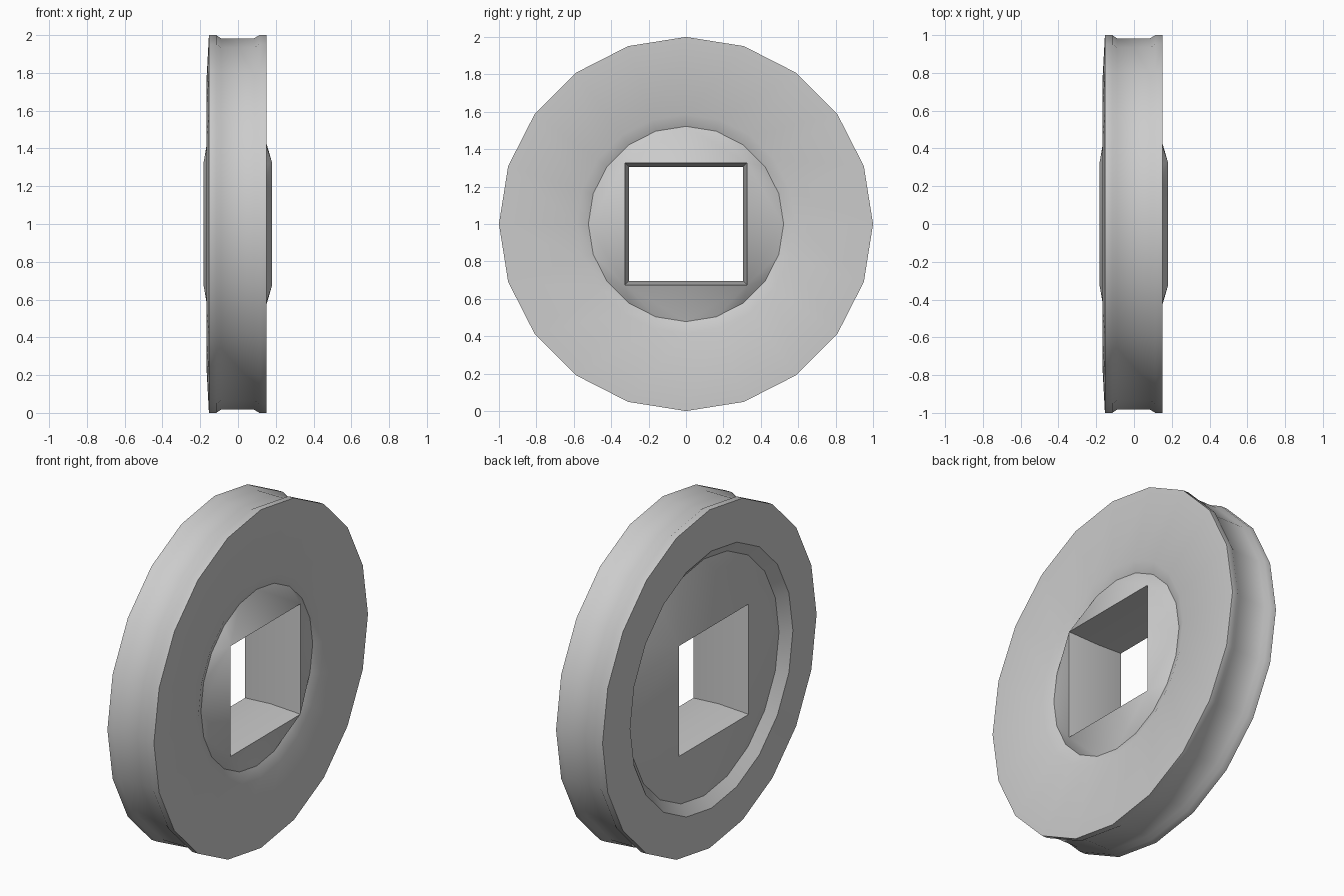
import bpy, bmesh
from math import cos, sin, pi, radians

if "Cube" in bpy.data.objects:
    bpy.data.objects.remove(bpy.data.objects["Cube"])

SIDES = 20
bm = bmesh.new()

def circle(x, r):
    return [bm.verts.new((x, r * cos(2 * pi * i / SIDES), 1 + r * sin(2 * pi * i / SIDES)))
            for i in range(SIDES)]

def square(x, h):
    return [bm.verts.new((x, sy * h, 1 + sz * h))
            for sy, sz in ((1, 1), (-1, 1), (-1, -1), (1, -1))]

def bridge(a, b):
    n = len(a)
    for i in range(n):
        j = (i + 1) % n
        bm.faces.new((a[i], a[j], b[j], b[i]))

def fan_to_square(ring, sq):
    # Each square corner fans out to its quarter of the round ring
    q = SIDES // 4
    for c in range(4):
        for i in range(q):
            bm.faces.new((sq[c], ring[c * q + i], ring[(c * q + i + 1) % SIDES]))
        bm.faces.new((sq[c - 1], sq[c], ring[c * q]))

# Rim and recesses: (x, radius) from the left hub edge round to the right hub edge
profile = [(-0.118, 0.70), (-0.167, 0.76), (-0.154, 1.0), (-0.115, 1.0), (-0.09, 0.983),
           (0.085, 0.983), (0.113, 1.0), (0.15, 1.0), (0.15, 0.585), (0.123, 0.522)]
rings = [circle(x, r) for x, r in profile]
for a, b in zip(rings, rings[1:]):
    bridge(a, b)

# Square axle hole, narrowing to the middle
holes = [square(-0.182, 0.326), square(0, 0.304), square(0.18, 0.326)]
for a, b in zip(holes, holes[1:]):
    bridge(a, b)

# Raised hubs on both sides
fan_to_square(rings[0], holes[0])
fan_to_square(rings[-1], holes[2])

bmesh.ops.recalc_face_normals(bm, faces=bm.faces[:])
mesh = bpy.data.meshes.new("wheel")
bm.to_mesh(mesh)
bm.free()
wheel = bpy.data.objects.new("wheel", mesh)
bpy.context.collection.objects.link(wheel)
bpy.context.view_layer.objects.active = wheel
wheel.select_set(True)
bpy.ops.object.shade_smooth_by_angle(angle=radians(40))
